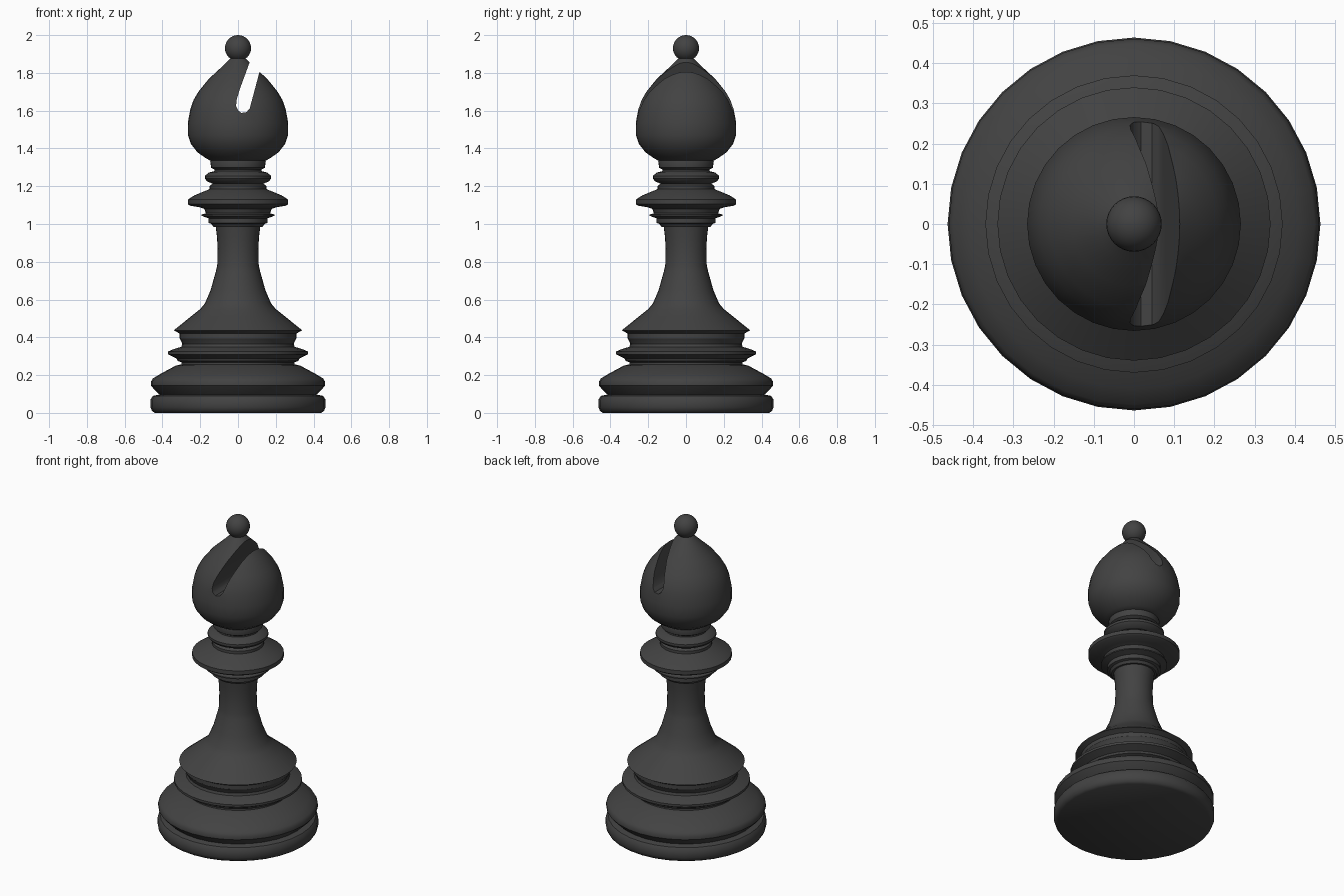
import bpy, bmesh, math

if "Cube" in bpy.data.objects:
    bpy.data.objects.remove(bpy.data.objects["Cube"])

black = bpy.data.materials.new("dark_grey")
black.diffuse_color = (0.055, 0.055, 0.055, 1)
black.use_nodes = True
black.node_tree.nodes["Principled BSDF"].inputs["Base Color"].default_value = black.diffuse_color
SIDES = 32


def finish(bm, name):
    bmesh.ops.recalc_face_normals(bm, faces=bm.faces)
    me = bpy.data.meshes.new(name)
    bm.to_mesh(me)
    bm.free()
    me.materials.append(black)
    ob = bpy.data.objects.new(name, me)
    bpy.context.collection.objects.link(ob)
    return ob


def lathe(name, profile):
    """Closed solid of revolution from (radius, height) points."""
    bm = bmesh.new()
    rings = []
    for r, z in profile:
        rings.append([bm.verts.new((r * math.cos(2 * math.pi * i / SIDES),
                                    r * math.sin(2 * math.pi * i / SIDES), z))
                      for i in range(SIDES)])
    for a, b in zip(rings, rings[1:]):
        for i in range(SIDES):
            j = (i + 1) % SIDES
            bm.faces.new((a[i], a[j], b[j], b[i]))
    bm.faces.new(rings[0][::-1])
    bm.faces.new(rings[-1])
    return finish(bm, name)


def smooth(ob):
    bpy.ops.object.select_all(action='DESELECT')
    ob.select_set(True)
    bpy.context.view_layer.objects.active = ob
    bpy.ops.object.shade_smooth_by_angle(angle=math.radians(35))


# foot and stepped plinth
base = lathe("base", [
    (.44, 0), (.455, .01), (.464, .03), (.464, .07), (.45, .09), (.415, .097),
    (.44, .12), (.461, .145), (.461, .165), (.45, .183), (.41, .207), (.33, .25),
    (.30, .257), (.30, .268), (.32, .275), (.325, .287), (.37, .31), (.37, .325),
    (.34, .338), (.30, .35), (.295, .365), (.305, .388), (.31, .395), (.31, .42),
    (.33, .432), (.34, .437)])

# flared stem
stem = lathe("stem", [
    (.34, .437), (.25, .51), (.20, .55), (.175, .58), (.145, .65), (.117, .75),
    (.11, .78), (.108, .87), (.111, .93), (.118, .985)])

# collar rings
collar = lathe("collar", [
    (.13, .985), (.14, 1.0), (.155, 1.005), (.155, 1.03), (.192, 1.043),
    (.192, 1.05), (.17, 1.057), (.178, 1.08), (.20, 1.088), (.255, 1.097),
    (.265, 1.105), (.265, 1.13), (.23, 1.152), (.15, 1.185), (.15, 1.202), (.135, 1.213),
    (.165, 1.227), (.175, 1.24), (.175, 1.255), (.155, 1.272), (.125, 1.28),
    (.125, 1.288), (.142, 1.298), (.147, 1.33), (.14, 1.35)])

# mitre-shaped head
head = lathe("head", [
    (.145, 1.335), (.17, 1.348), (.215, 1.38), (.25, 1.425), (.265, 1.47),
    (.266, 1.535), (.252, 1.61), (.236, 1.655), (.21, 1.70), (.155, 1.768),
    (.09, 1.828), (.055, 1.862), (.03, 1.885)])

# slanted slot through the head, front to back
outline = [(.098, 1.96), (.063, 1.86), (.01, 1.715), (-.008, 1.655), (-.01, 1.625),
           (0, 1.602), (.018, 1.588), (.045, 1.592), (.062, 1.612), (.083, 1.69),
           (.115, 1.81), (.158, 1.96)]
bm = bmesh.new()
front = [bm.verts.new((x, -.4, z)) for x, z in outline]
back = [bm.verts.new((x, .4, z)) for x, z in outline]
bm.faces.new(front)
bm.faces.new(back[::-1])
for i in range(len(outline)):
    j = (i + 1) % len(outline)
    bm.faces.new((front[i], back[i], back[j], front[j]))
cutter = finish(bm, "slot_cutter")
cutter.hide_render = True

mod = head.modifiers.new("slot", 'BOOLEAN')
mod.operation = 'DIFFERENCE'
mod.solver = 'EXACT'
mod.object = cutter
bpy.context.view_layer.objects.active = head
bpy.ops.object.modifier_apply(modifier=mod.name)
bpy.data.objects.remove(cutter)

# ball finial
bm = bmesh.new()
bmesh.ops.create_uvsphere(bm, u_segments=SIDES, v_segments=16, radius=.069)
bmesh.ops.translate(bm, verts=bm.verts, vec=(0, 0, 1.931))
finial = finish(bm, "finial")

for part in (base, stem, collar, head, finial):
    smooth(part)
